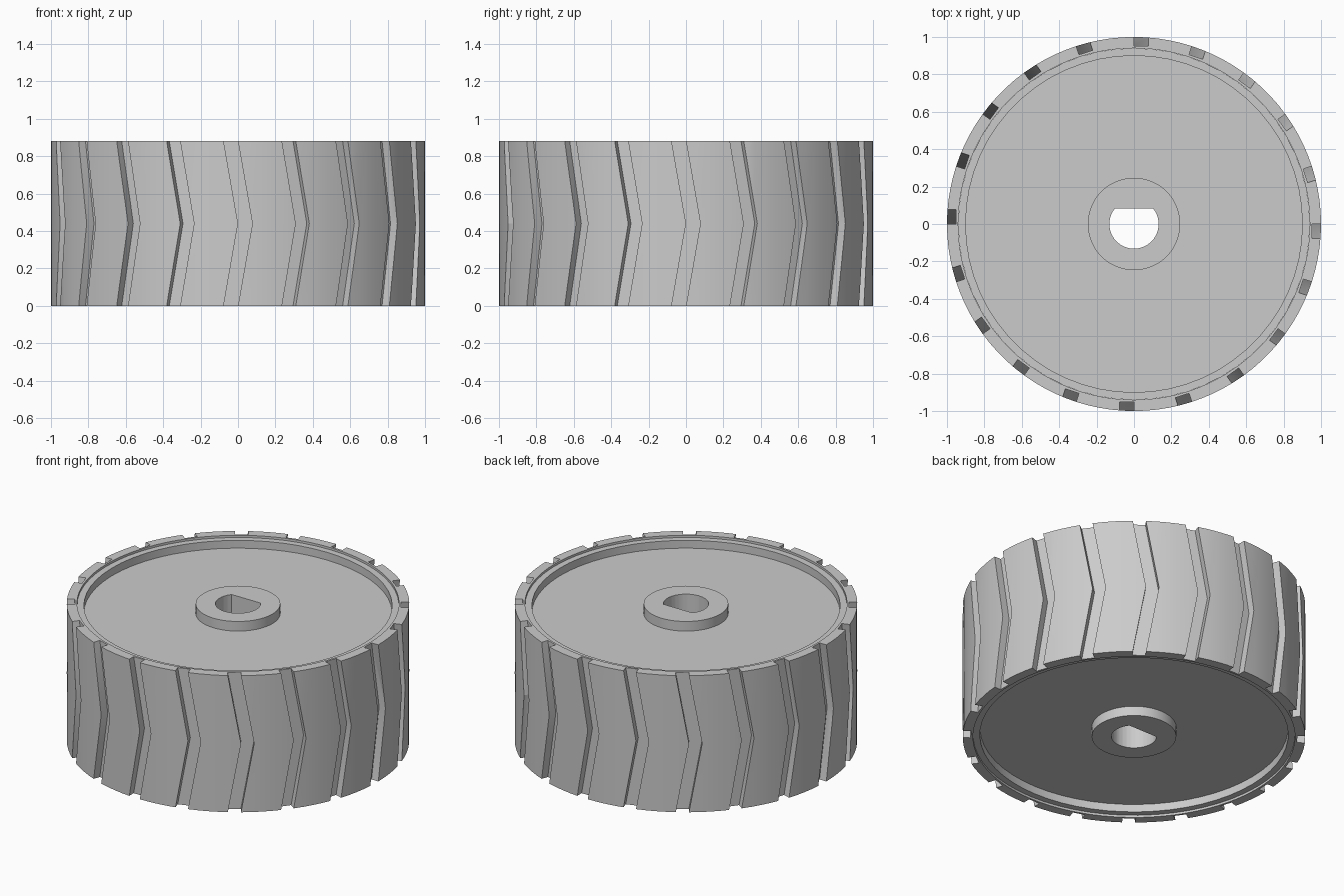
import bpy
import bmesh
from math import sin, cos, pi, asin
from mathutils import Matrix

H = 0.88          # wheel height
GROOVES = 20
GROOVE_W = 0.077

cube = bpy.data.objects.get("Cube")
if cube:
    bpy.data.objects.remove(cube, do_unlink=True)

grey = bpy.data.materials.new("light_grey")
grey.use_nodes = True
grey.diffuse_color = (0.6, 0.6, 0.6, 1)
grey.node_tree.nodes["Principled BSDF"].inputs["Base Color"].default_value = (0.6, 0.6, 0.6, 1)


def finish(name, bm):
    bmesh.ops.recalc_face_normals(bm, faces=bm.faces)
    mesh = bpy.data.meshes.new(name)
    bm.to_mesh(mesh)
    bm.free()
    mesh.materials.append(grey)
    obj = bpy.data.objects.new(name, mesh)
    bpy.context.collection.objects.link(obj)
    return obj


def lathe(name, profile, steps, closed):
    """Spin an (r, z) profile around the z axis."""
    bm = bmesh.new()
    verts = [bm.verts.new((r, 0, z)) for r, z in profile]
    pairs = list(zip(verts, verts[1:]))
    if closed:
        pairs.append((verts[-1], verts[0]))
    edges = [bm.edges.new(p) for p in pairs]
    bmesh.ops.spin(bm, geom=verts + edges, cent=(0, 0, 0), axis=(0, 0, 1),
                   angle=2 * pi, steps=steps, use_merge=True)
    bmesh.ops.remove_doubles(bm, verts=bm.verts, dist=0.0001)
    return finish(name, bm)


def prism(bm, lower, upper):
    """Solid between loops of the same length."""
    a = [bm.verts.new(p) for p in lower]
    b = [bm.verts.new(p) for p in upper]
    bm.faces.new(a)
    bm.faces.new(b)
    for i in range(len(a)):
        j = (i + 1) % len(a)
        bm.faces.new((a[i], a[j], b[j], b[i]))


def cut(target, cutter):
    cutter.hide_render = True
    mod = target.modifiers.new("cut", "BOOLEAN")
    mod.operation = "DIFFERENCE"
    mod.solver = "EXACT"
    mod.object = cutter
    bpy.ops.object.select_all(action="DESELECT")
    bpy.context.view_layer.objects.active = target
    target.select_set(True)
    bpy.ops.object.modifier_apply(modifier=mod.name)
    bpy.data.objects.remove(cutter, do_unlink=True)


def smooth(obj):
    bpy.ops.object.select_all(action="DESELECT")
    bpy.context.view_layer.objects.active = obj
    obj.select_set(True)
    bpy.ops.object.shade_smooth_by_angle(angle=0.35)


# Tread band with chevron grooves
tread = lathe("tread_band", [(0.94, 0), (1, 0), (1, H), (0.94, H)], 100, True)

bm = bmesh.new()
over = 0.02                                   # run past both rims
shift = GROOVE_W * (1 + over / (H / 2))
# chevron outline as (tangent, z), pointing sideways at mid height
chevron = [(-shift, -over), (0, H / 2), (-shift, H + over)]
chevron += [(t + GROOVE_W, z) for t, z in reversed(chevron)]
for i in range(GROOVES):
    turn = Matrix.Rotation(2 * pi * i / GROOVES, 3, "Z")
    rings = [[turn @ Matrix.Identity(3).col[0] * r + turn @ Matrix.Identity(3).col[1] * t
              + Matrix.Identity(3).col[2] * z for t, z in chevron] for r in (0.952, 1.1)]
    prism(bm, *rings)
cut(tread, finish("groove_cutter", bm))
smooth(tread)

# Wheel core: web, rim lip and hub on both sides
upper = [(0, H - 0.002), (0.247, H - 0.002), (0.247, H - 0.064),
         (0.9, H - 0.064), (0.9, H - 0.014), (0.94, H - 0.014)]
lower = [(r, H - z) for r, z in reversed(upper)]
core = lathe("wheel_core", upper + lower, 60, False)

# D-shaped shaft hole
radius, flat = 0.132, 0.082
start = pi - asin(flat / radius)
sweep = pi + 2 * asin(flat / radius)
outline = [(radius * cos(start + sweep * k / 24), radius * sin(start + sweep * k / 24))
           for k in range(25)]
bm = bmesh.new()
prism(bm, [(x, y, -0.1) for x, y in outline], [(x, y, H + 0.1) for x, y in outline])
cut(core, finish("shaft_cutter", bm))
smooth(core)
